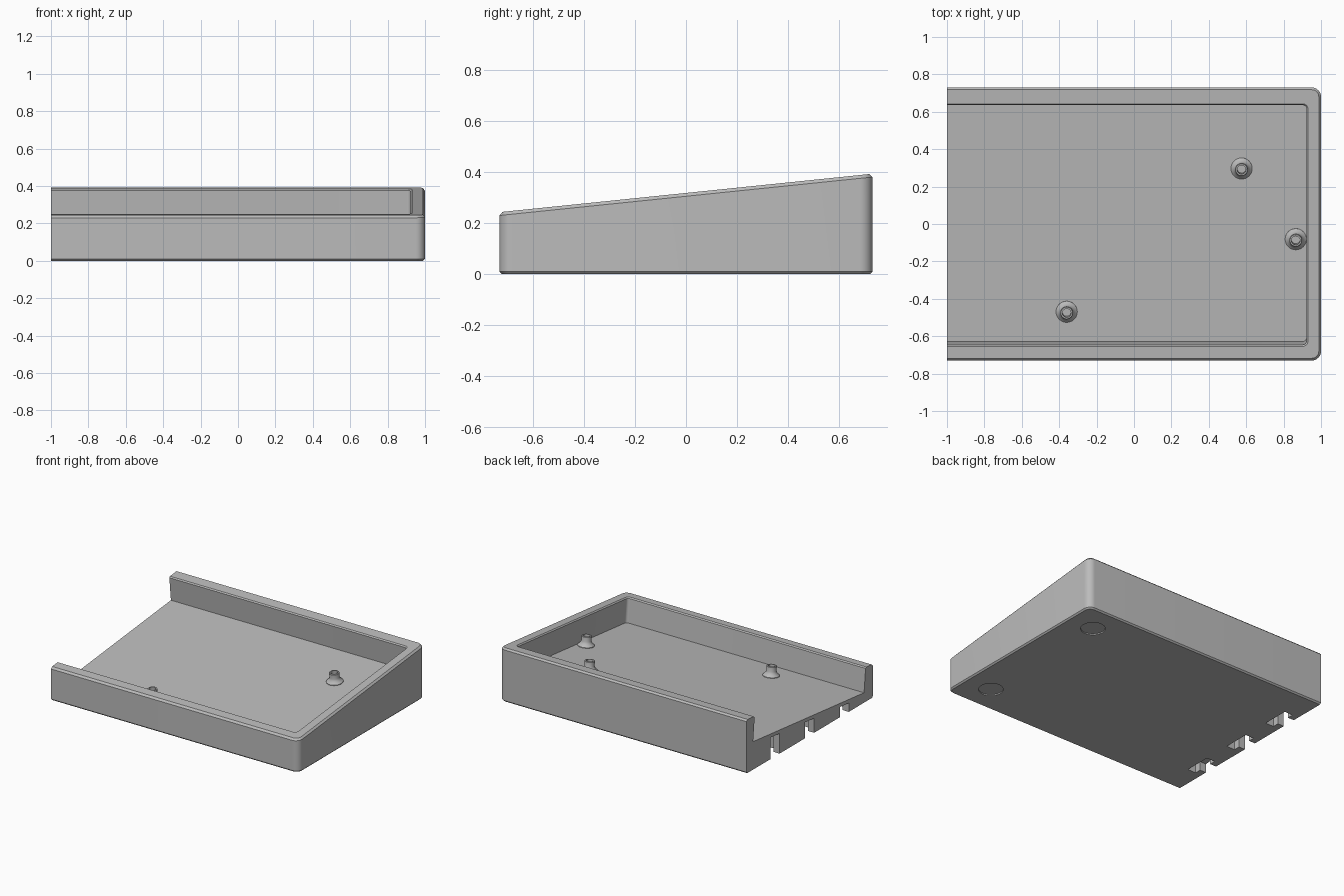
import bpy, bmesh, math
from mathutils import Matrix, Vector

cube = bpy.data.objects.get("Cube")
if cube:
    bpy.data.objects.remove(cube, do_unlink=True)

SLOPE = 0.103                      # rise of the top surface towards the back
MID = 0.318                        # rim height at the centre
DEPTH = 0.18                       # depth of the tray, square to the rim
TILT = Matrix.Translation((0, 0, MID)) @ Matrix.Rotation(math.atan(SLOPE), 4, 'X')

grey = bpy.data.materials.new("case_grey")
grey.use_nodes = True
grey.diffuse_color = (0.5, 0.5, 0.5, 1)
grey.node_tree.nodes["Principled BSDF"].inputs["Base Color"].default_value = (0.5, 0.5, 0.5, 1)


def rim(y):
    return MID + SLOPE * y


def outline(left, right, front, back, radius, steps=8):
    """Open-ended tray outline: square at the left, rounded corners at the right."""
    pts = [(left, front)]
    for cy, start in ((front + radius, -90), (back - radius, 0)):
        for i in range(steps + 1):
            a = math.radians(start + 90 * i / steps)
            pts.append((right - radius + radius * math.cos(a), cy + radius * math.sin(a)))
    return pts + [(left, back)]


def loft(name, rings, matrix=Matrix()):
    """Solid through a stack of rings with equal point counts."""
    bm = bmesh.new()
    loops = [[bm.verts.new(matrix @ Vector(p)) for p in ring] for ring in rings]
    for low, high in zip(loops, loops[1:]):
        for i in range(len(low)):
            j = (i + 1) % len(low)
            bm.faces.new((low[i], low[j], high[j], high[i]))
    bm.faces.new(loops[0][::-1])
    bm.faces.new(loops[-1])
    bmesh.ops.recalc_face_normals(bm, faces=bm.faces)
    mesh = bpy.data.meshes.new(name)
    bm.to_mesh(mesh)
    bm.free()
    mesh.materials.append(grey)
    obj = bpy.data.objects.new(name, mesh)
    bpy.context.collection.objects.link(obj)
    return obj


def circle(r, z, n=32, cx=0, cy=0):
    return [(cx + r * math.cos(math.tau * i / n), cy + r * math.sin(math.tau * i / n), z)
            for i in range(n)]


def select(obj):
    bpy.ops.object.select_all(action='DESELECT')
    obj.select_set(True)
    bpy.context.view_layer.objects.active = obj


def cut(obj, cutter):
    cutter.hide_render = True
    mod = obj.modifiers.new("cut", 'BOOLEAN')
    mod.operation = 'DIFFERENCE'
    mod.solver = 'EXACT'
    mod.object = cutter
    select(obj)
    bpy.ops.object.modifier_apply(modifier=mod.name)
    bpy.data.objects.remove(cutter, do_unlink=True)


# Wedge-shaped case body with chamfered bottom and rim
def body_ring(inset, height):
    pts = outline(-1, 1 - inset, -0.73 + inset, 0.73 - inset, 0.05 - inset)
    return [(x, y, height(y)) for x, y in pts]


case = loft("case_body", [
    body_ring(0.01, lambda y: 0),
    body_ring(0, lambda y: 0.01),
    body_ring(0, lambda y: rim(y) - 0.013),
    body_ring(0.012, rim),
])


# Tilted tray cavity, open at the left end, with a small rim chamfer
def tray_ring(grow, w):
    pts = outline(-1.2, 0.922 + grow, -0.65 - grow, 0.638 + grow, 0.02 + grow)
    return [(x, y, w) for x, y in pts]


cut(case, loft("tray_cutter", [
    tray_ring(0, -DEPTH), tray_ring(0, -0.008), tray_ring(0.008, 0), tray_ring(0.008, 0.2),
], TILT))

# T-shaped joining slots under the open end
for yc in (-0.4, 0, 0.4):
    half = [(-1.1, 0.052), (-0.95, 0.052), (-0.95, 0.098), (-0.883, 0.098)]
    shape = [(x, yc - w) for x, w in half] + [(x, yc + w) for x, w in reversed(half)]
    cut(case, loft("slot_cutter", [
        [(x, y, -0.1) for x, y in shape],
        [(x, y, rim(y) - DEPTH - 0.027) for x, y in shape],
    ]))

# Shallow round foot recesses in the underside
for yc in (-0.525, 0.525):
    cut(case, loft("foot_cutter", [circle(0.082, z, 40, 0.795, yc) for z in (-0.05, 0.008)]))

select(case)
bpy.ops.object.shade_smooth_by_angle(angle=math.radians(30))

# Flared screw posts standing square to the tray floor
for i, (x, y) in enumerate(((0.575, 0.27), (0.865, -0.11), (-0.36, -0.5))):
    profile = [(0.057, -0.004), (0.057, 0.004), (0.048, 0.012), (0.038, 0.024),
               (0.034, 0.036), (0.034, 0.068), (0.031, 0.071), (0.023, 0.071), (0.023, 0.012)]
    place = TILT @ Matrix.Translation((x, y + 0.01, -DEPTH))
    post = loft(f"screw_post_{i + 1}", [circle(r, z) for r, z in profile], place)
    select(post)
    bpy.ops.object.shade_smooth_by_angle(angle=math.radians(30))
